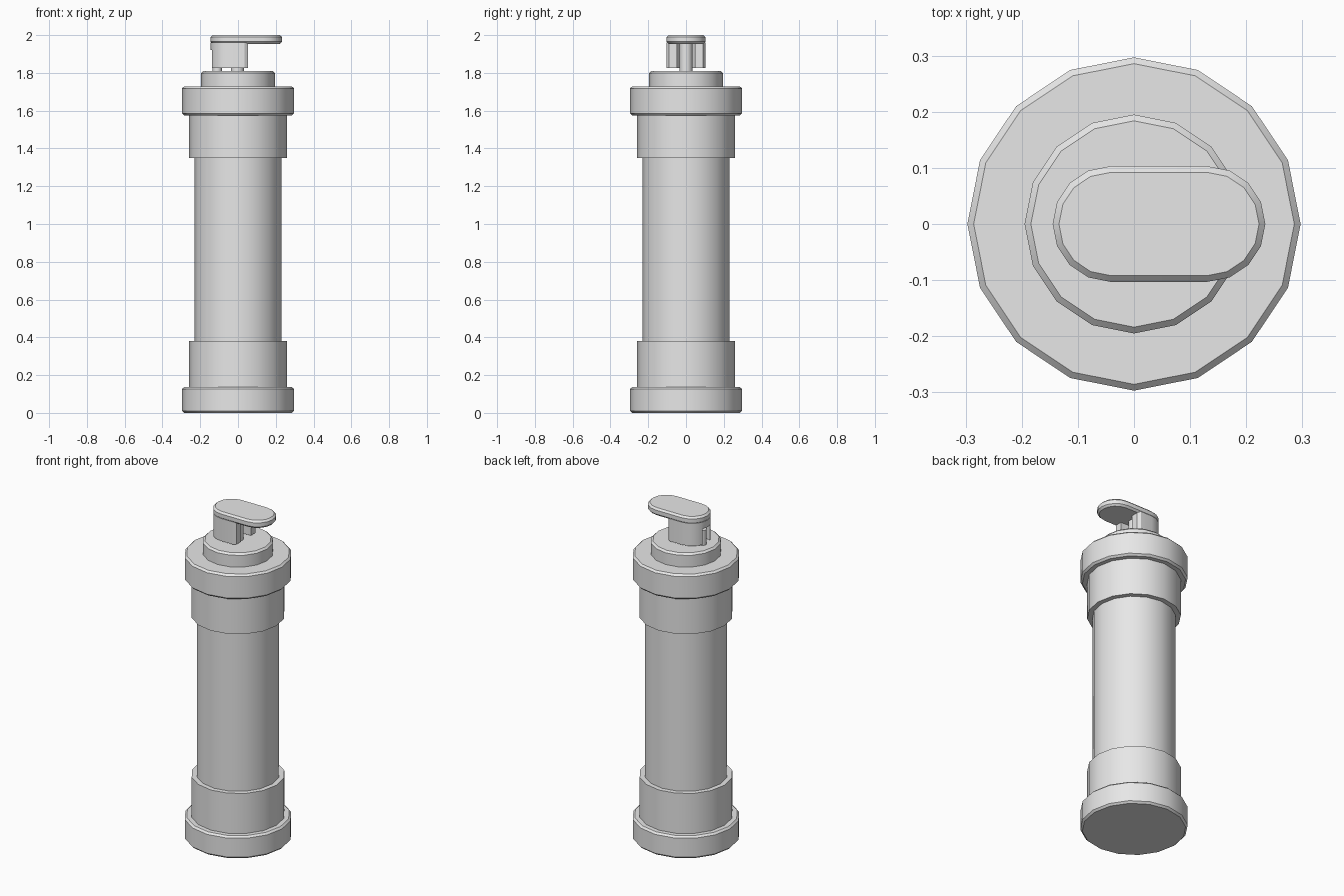
import bpy
import bmesh
from math import pi, sin, cos, radians

if "Cube" in bpy.data.objects:
    bpy.data.objects.remove(bpy.data.objects["Cube"], do_unlink=True)

GREY = (0.8, 0.8, 0.8, 1.0)
grey = bpy.data.materials.new("plain grey")
grey.use_nodes = True
grey.diffuse_color = GREY
grey.node_tree.nodes["Principled BSDF"].inputs["Base Color"].default_value = GREY


def arc(cx, r, start, end, steps):
    """Points on an arc around (cx, 0), angles in degrees."""
    angles = [radians(start + (end - start) * i / steps) for i in range(steps + 1)]
    return [(cx + r * cos(a), r * sin(a)) for a in angles]


def circle(cx, r, sides):
    return arc(cx, r, 0, 360, sides)[:-1]


def prism(name, outline, z0, z1, bevel=0.0):
    """Upright prism on an outline, with its top and bottom rims bevelled."""
    bm = bmesh.new()
    base = bm.faces.new([bm.verts.new((x, y, z0)) for x, y in outline])
    extruded = bmesh.ops.extrude_face_region(bm, geom=[base], use_keep_orig=True)
    top = [g for g in extruded["geom"] if isinstance(g, bmesh.types.BMVert)]
    bmesh.ops.translate(bm, verts=top, vec=(0, 0, z1 - z0))
    bmesh.ops.recalc_face_normals(bm, faces=bm.faces)
    if bevel:
        rims = [e for e in bm.edges if abs(e.verts[0].co.z - e.verts[1].co.z) < 1e-5]
        bmesh.ops.bevel(bm, geom=rims, offset=bevel, segments=1, affect='EDGES')
    mesh = bpy.data.meshes.new(name)
    bm.to_mesh(mesh)
    bm.free()
    mesh.materials.append(grey)
    for p in mesh.polygons:
        p.use_smooth = True
    mesh.set_sharp_from_angle(angle=radians(30))
    obj = bpy.data.objects.new(name, mesh)
    bpy.context.collection.objects.link(obj)
    return obj


# Stacked round body
SIDES = 16
prism("base_disc", circle(0, 0.297, SIDES), 0, 0.137, 0.011)
prism("lower_collar", circle(0, 0.259, SIDES), 0.12, 0.381)
prism("main_tube", circle(0, 0.23, SIDES), 0.3, 1.45)
prism("upper_collar", circle(0, 0.259, SIDES), 1.35, 1.6)
prism("cap_disc", circle(0, 0.297, SIDES), 1.575, 1.728, 0.011)
prism("top_disc", circle(0, 0.195, SIDES), 1.70, 1.81, 0.011)

# Posts carrying the handle
prism("centre_post", circle(-0.003, 0.034, SIDES), 1.79, 1.97)
prism("rear_pin", circle(-0.11, 0.024, SIDES), 1.79, 1.9)

# Handle hub: rounded at the back, open slot around the centre post
R, BACK, END = 0.103, -0.042, 0.053
hub_outline = arc(BACK, R, 90, 270, 8)
hub_outline += [(END - 0.018, -R), (END, -R + 0.012), (END, -0.048)]
hub_outline += arc(-0.003, 0.048, 270, 90, 8)
hub_outline += [(END, 0.048), (END, R - 0.012), (END - 0.018, R)]
hub = prism("handle_hub", hub_outline, 1.825, 1.962)

# Notch in the back of the hub for the pin
cutter = prism("notch_cutter", [(-0.2, -0.036), (-0.08, -0.036), (-0.08, 0.036), (-0.2, 0.036)],
               1.8, 1.92)
cutter.hide_render = True
cut = hub.modifiers.new("notch", 'BOOLEAN')
cut.operation = 'DIFFERENCE'
cut.solver = 'EXACT'
cut.object = cutter
bpy.context.view_layer.objects.active = hub
bpy.ops.object.modifier_apply(modifier=cut.name)
bpy.data.objects.remove(cutter, do_unlink=True)
hub.data.set_sharp_from_angle(angle=radians(30))

# Handle lever plate
lever_outline = arc(BACK, R, 90, 270, 8) + arc(0.131, R, -90, 90, 8)
prism("handle_lever", lever_outline, 1.954, 2.0, 0.011)
